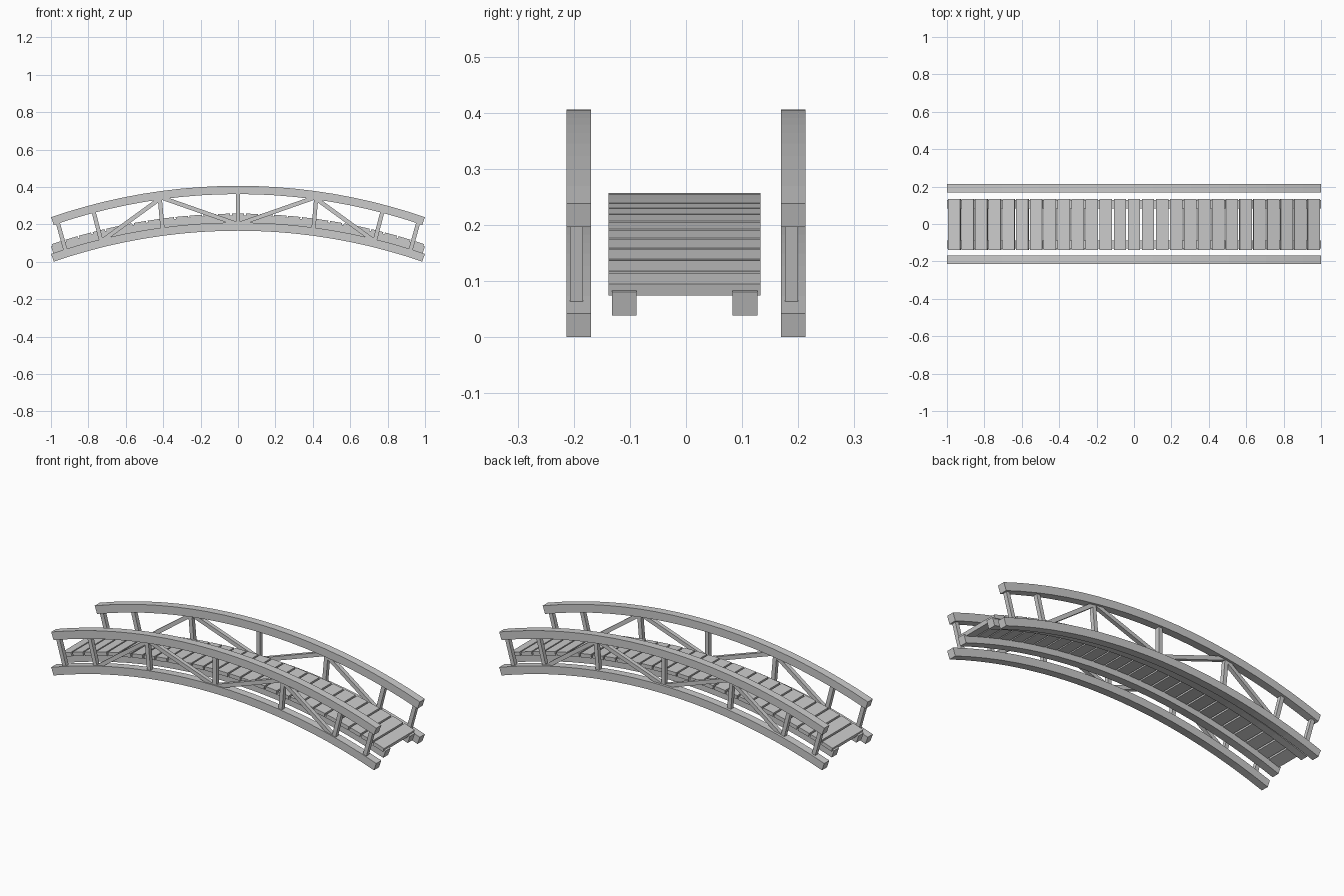
import bpy
from math import sin, cos, asin, atan2
from mathutils import Vector, Matrix

if "Cube" in bpy.data.objects:
    bpy.data.objects.remove(bpy.data.objects["Cube"])

R = 3.02                  # radius of the arch underside
Z0 = 0.166 - R            # height of the arch centre
T = 0.044                 # beam thickness
A = asin(0.985 / R)       # half angle of the arch


def make_mesh(name, verts, faces):
    me = bpy.data.meshes.new(name)
    me.from_pydata(verts, [], faces)
    ob = bpy.data.objects.new(name, me)
    bpy.context.collection.objects.link(ob)
    return ob


def arch_beam(name, y, lift, n=20, w=0.044):
    """Curved square beam with radial end cuts."""
    verts, faces = [], []
    for i in range(n + 1):
        a = -A + 2 * A * i / n
        for r, dy in ((R, -w/2), (R, w/2), (R + T, w/2), (R + T, -w/2)):
            verts.append((r * sin(a), y + dy, Z0 + lift + r * cos(a)))
    for i in range(n):
        for k in range(4):
            p, q = i * 4 + k, i * 4 + (k + 1) % 4
            faces.append((p, q, q + 4, p + 4))
    faces += [(3, 2, 1, 0), tuple(n * 4 + k for k in range(4))]
    return make_mesh(name, verts, faces)


def box(name, loc, size, angle):
    """Box turned about the y axis."""
    x, y, z = (s / 2 for s in size)
    verts = [(i, j, k) for i in (-x, x) for j in (-y, y) for k in (-z, z)]
    faces = [(0, 1, 3, 2), (4, 6, 7, 5), (0, 4, 5, 1),
             (2, 3, 7, 6), (0, 2, 6, 4), (1, 5, 7, 3)]
    ob = make_mesh(name, verts, faces)
    ob.data.transform(Matrix.Translation(loc) @ Matrix.Rotation(angle, 4, 'Y'))
    return ob


def strut(name, p, q, y, w=0.022, d=0.023):
    """Straight bar between two (x, z) points."""
    dx, dz = q[0] - p[0], q[1] - p[1]
    loc = Vector(((p[0] + q[0]) / 2, y, (p[1] + q[1]) / 2))
    return box(name, loc, (w, d, Vector((dx, dz)).length), atan2(dx, dz))


# side trusses: lower chord, handrail, posts and diagonals
for side, y, ys in (("front", -0.191, -0.195), ("back", 0.191, 0.188)):
    arch_beam(side + "_lower_chord", y, 0)
    arch_beam(side + "_handrail", y, 0.196)
    strut(side + "_centre_post", (0, 0.19), (0, 0.375), ys)
    for s in (-1, 1):
        tag = side + ("_left" if s < 0 else "_right")
        for nm, p, q in (
                ("_end_post", (0.919, 0.05), (0.968, 0.225)),
                ("_outer_post", (0.731, 0.11), (0.774, 0.275)),
                ("_inner_post", (0.403, 0.17), (0.419, 0.35)),
                ("_outer_diagonal", (0.73, 0.11), (0.40, 0.35)),
                ("_inner_diagonal", (0.42, 0.347), (0.0, 0.2))):
            strut(tag + nm, (s * p[0], p[1]), (s * q[0], q[1]), ys)

# deck stringers
arch_beam("front_stringer", -0.110, 0.038)
arch_beam("back_stringer", 0.105, 0.038)

# deck planks following the arch
N = 27
rp = R + 0.081
half = asin(0.998 / (rp + 0.01))
pitch = 2 * half / N
for i in range(N):
    a = -half + pitch * (i + 0.5)
    loc = Vector((rp * sin(a), -0.0025, Z0 + rp * cos(a)))
    box("deck_plank", loc, (pitch * rp - 0.009, 0.271, 0.021), a)
